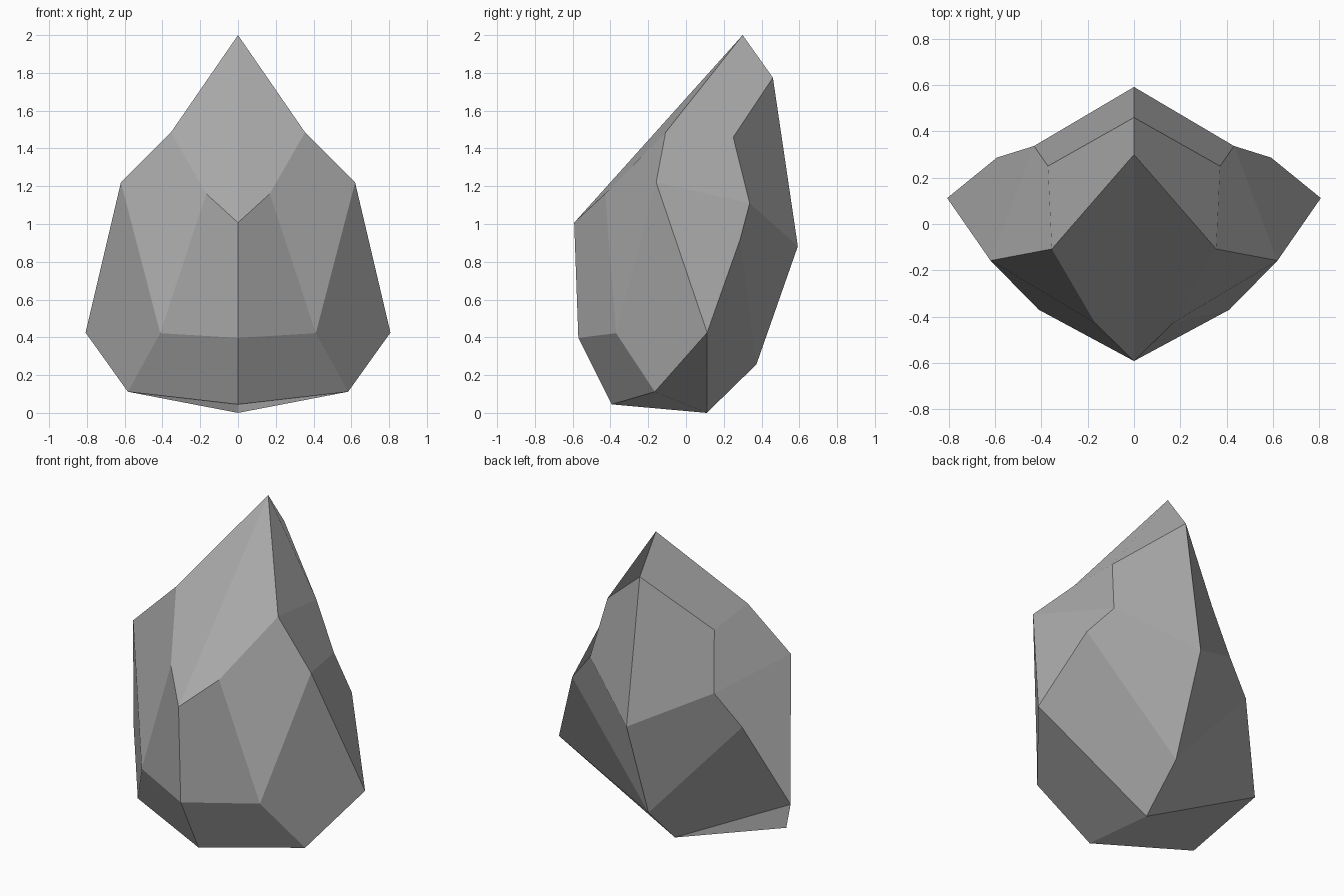
import bpy, bmesh

if "Cube" in bpy.data.objects:
    bpy.data.objects.remove(bpy.data.objects["Cube"])

# Centre ring, keyed by cube grid position (y, z): gives (y, z)
ring = {(0, 1): (.30, 2.0), (1, 1): (.46, 1.775), (1, 0): (.592, .882), (1, -1): (.373, .257),
        (0, -1): (.11, 0), (-1, -1): (-.393, .045), (-1, 0): (-.57, .397), (-1, 1): (-.592, 1.007)}
# Side panel, keyed the same way: gives (x, y, z)
side = {(0, 1): (.355, -.108, 1.485), (1, 1): (.372, .25, 1.46), (1, 0): (.432, .337, 1.11),
        (1, -1): (.592, .287, .92), (0, -1): (.807, .112, .425), (-1, -1): (.583, -.165, .112),
        (-1, 0): (.412, -.37, .422), (-1, 1): (.168, -.428, 1.16), (0, 0): (.62, -.158, 1.22)}

# Right half of the rock: a cube cut once each way, with its points pulled into shape
bm = bmesh.new()
bmesh.ops.create_cube(bm, size=2)
bmesh.ops.subdivide_edges(bm, edges=bm.edges[:], cuts=1, use_grid_fill=True)
bmesh.ops.recalc_face_normals(bm, faces=bm.faces[:])
bmesh.ops.delete(bm, geom=[v for v in bm.verts if v.co.x < -.5], context='VERTS')
for v in bm.verts:
    gx, gy, gz = (round(c) for c in v.co)
    v.co = side[gy, gz] if gx else (0, *ring[gy, gz])

mesh = bpy.data.meshes.new("rock")
bm.to_mesh(mesh)
bm.free()
stone = bpy.data.materials.new("grey stone")
stone.diffuse_color = (.4, .4, .4, 1)
stone.use_nodes = True
stone.node_tree.nodes["Principled BSDF"].inputs["Base Color"].default_value = stone.diffuse_color
mesh.materials.append(stone)
rock = bpy.data.objects.new("rock", mesh)
bpy.context.collection.objects.link(rock)

# Left half
mirror = rock.modifiers.new("mirror", 'MIRROR')
mirror.use_clip = True
